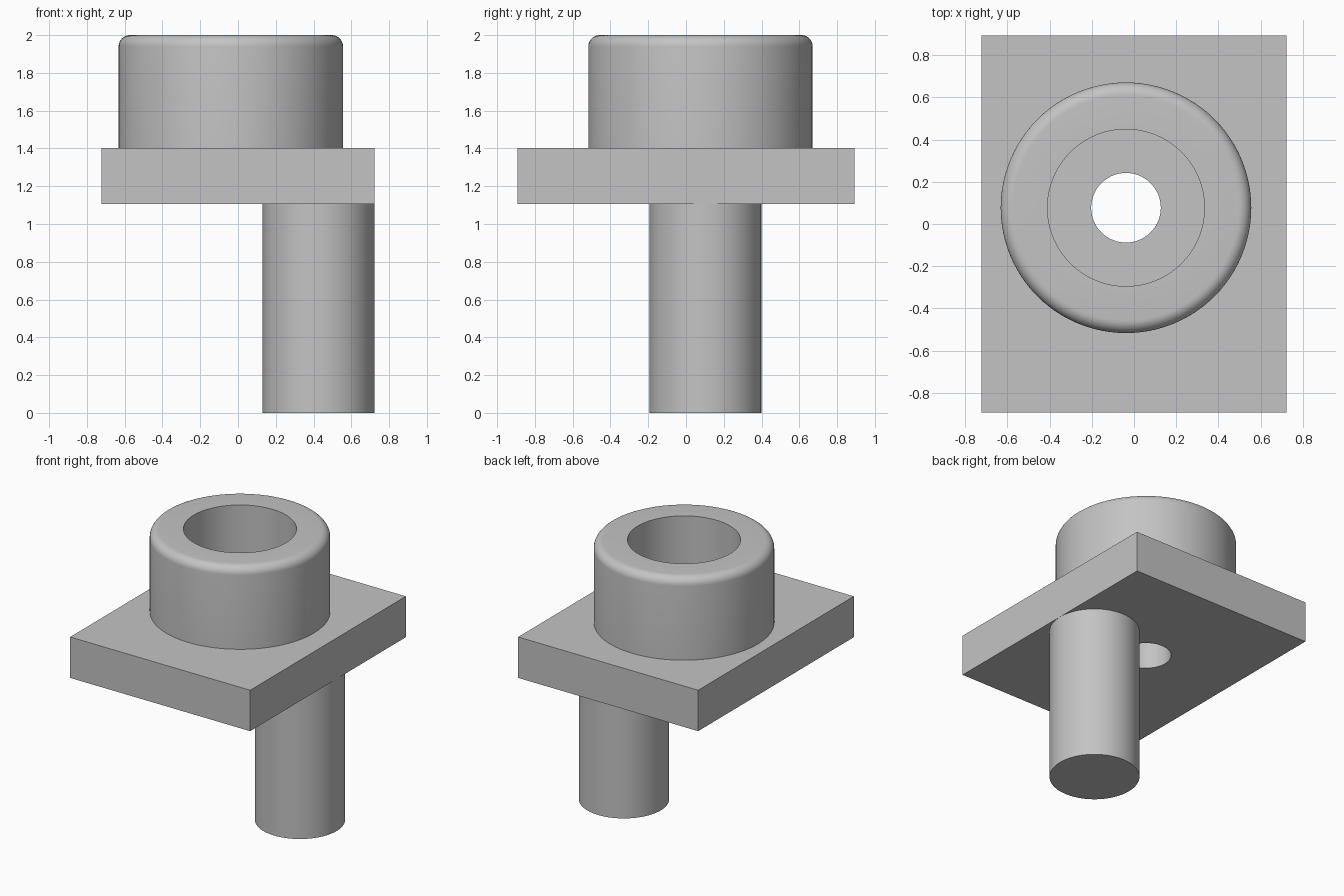
import bpy
import bmesh
import math
from mathutils import Matrix, Vector

SEGMENTS = 96
PLATE_BOTTOM, PLATE_TOP, TOP = 1.105, 1.402, 2.0
BOSS_CENTRE = Vector((-0.038, 0.077, 0))
BOSS_RADIUS, BORE_RADIUS, HOLE_RADIUS, FILLET = 0.594, 0.372, 0.165, 0.06
PEG_CENTRE = Vector((0.426, 0.103, 0))
PEG_RADIUS = 0.296

cube = bpy.data.objects.get("Cube")
if cube:
    bpy.data.objects.remove(cube, do_unlink=True)

grey = bpy.data.materials.new("plain grey")
grey.use_nodes = True
grey.diffuse_color = (0.55, 0.55, 0.55, 1)
grey.node_tree.nodes["Principled BSDF"].inputs["Base Color"].default_value = grey.diffuse_color


def finish(name, bm):
    """Turn a bmesh into a grey object with sharp-edged smooth shading."""
    bmesh.ops.recalc_face_normals(bm, faces=bm.faces)
    mesh = bpy.data.meshes.new(name)
    bm.to_mesh(mesh)
    bm.free()
    mesh.materials.append(grey)
    obj = bpy.data.objects.new(name, mesh)
    bpy.context.collection.objects.link(obj)
    smooth(obj)
    return obj


def smooth(obj):
    bpy.ops.object.select_all(action="DESELECT")
    obj.select_set(True)
    bpy.context.view_layer.objects.active = obj
    bpy.ops.object.shade_smooth_by_angle(angle=math.radians(30))


def cylinder(name, centre, radius, bottom, top):
    bm = bmesh.new()
    middle = centre + Vector((0, 0, (bottom + top) / 2))
    bmesh.ops.create_cone(bm, cap_ends=True, segments=SEGMENTS, radius1=radius,
                          radius2=radius, depth=top - bottom,
                          matrix=Matrix.Translation(middle))
    return finish(name, bm)


def lathe(name, centre, profile):
    """Spin a closed (radius, height) profile around a vertical axis."""
    bm = bmesh.new()
    verts = [bm.verts.new(centre + Vector((r, 0, z))) for r, z in profile]
    edges = [bm.edges.new((a, b)) for a, b in zip(verts, verts[1:] + verts[:1])]
    bmesh.ops.spin(bm, geom=verts + edges, cent=centre, axis=(0, 0, 1),
                   angle=math.tau, steps=SEGMENTS, use_merge=True)
    bmesh.ops.remove_doubles(bm, verts=bm.verts, dist=0.0001)
    return finish(name, bm)


# Rectangular base plate with a through hole
bm = bmesh.new()
size = Vector((1.446, 1.786, PLATE_TOP - PLATE_BOTTOM))
height = Matrix.Translation((0, 0, (PLATE_TOP + PLATE_BOTTOM) / 2))
bmesh.ops.create_cube(bm, size=1, matrix=height @ Matrix.Diagonal(size).to_4x4())
plate = finish("base_plate", bm)
cutter = cylinder("hole_cutter", BOSS_CENTRE, HOLE_RADIUS, PLATE_BOTTOM - 0.2, PLATE_TOP + 0.2)
cutter.hide_render = True
cut = plate.modifiers.new("through hole", "BOOLEAN")
cut.operation = "DIFFERENCE"
cut.solver = "EXACT"
cut.object = cutter
bpy.context.view_layer.objects.active = plate
bpy.ops.object.modifier_apply(modifier=cut.name)
bpy.data.objects.remove(cutter, do_unlink=True)
smooth(plate)

# Round boss with a wide bore and a rounded outer rim
rim = []
for i in range(9):
    a = math.pi / 2 * i / 8
    rim.append((BOSS_RADIUS - FILLET + FILLET * math.cos(a),
                TOP - FILLET + FILLET * math.sin(a)))
lathe("bored_boss", BOSS_CENTRE,
      [(BORE_RADIUS, PLATE_TOP), (BOSS_RADIUS, PLATE_TOP)] + rim + [(BORE_RADIUS, TOP)])

# Solid peg below the plate, flush with its side
cylinder("lower_peg", PEG_CENTRE, PEG_RADIUS, 0, PLATE_BOTTOM)
